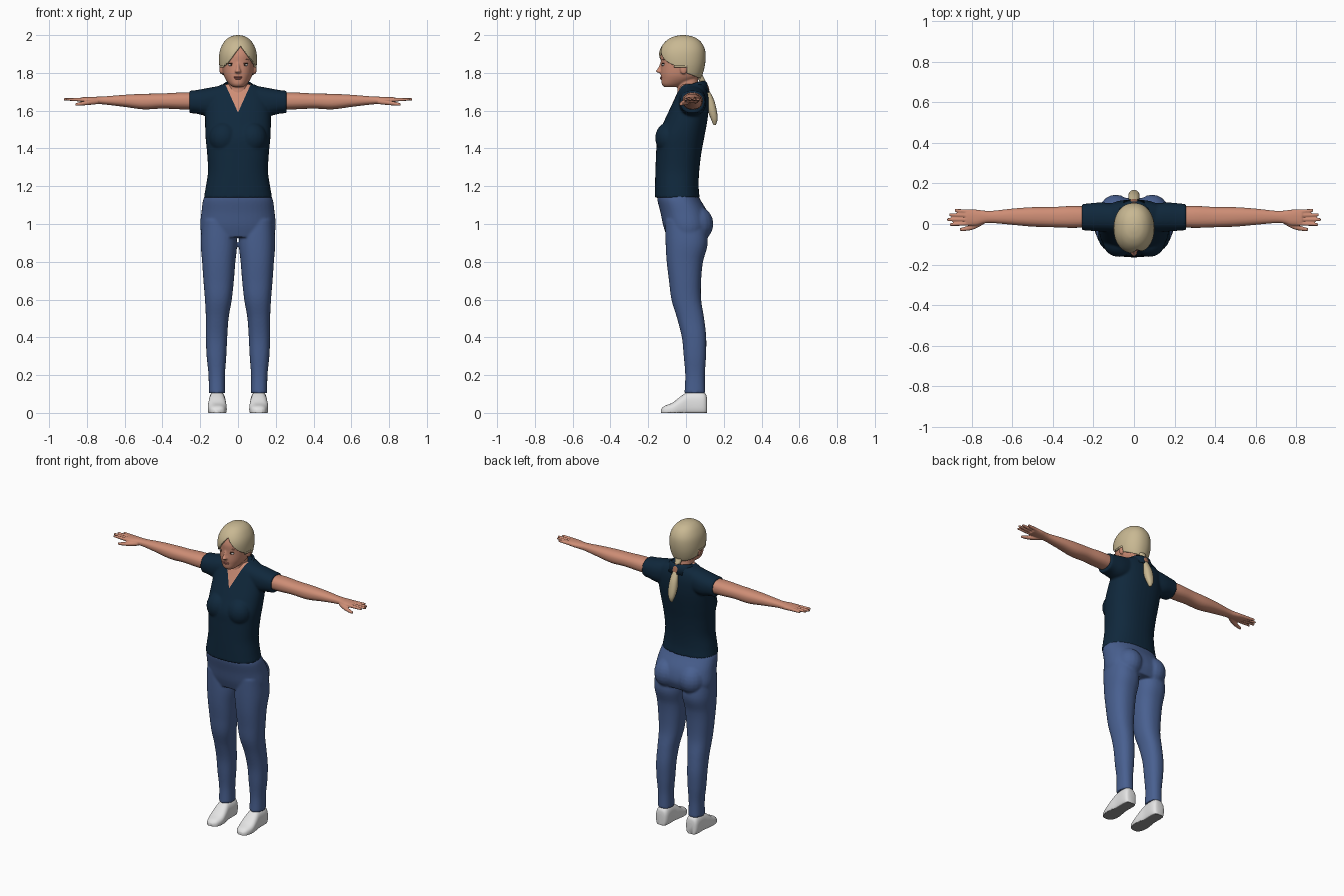
import bpy, bmesh, math
from mathutils import Vector, Matrix

cube = bpy.data.objects.get("Cube")
if cube:
    bpy.data.objects.remove(cube)


def material(name, *rgb):
    m = bpy.data.materials.new(name)
    m.use_nodes = True
    m.diffuse_color = (*rgb, 1)
    m.node_tree.nodes["Principled BSDF"].inputs["Base Color"].default_value = (*rgb, 1)
    return m


SKIN = material("skin", .62, .27, .18)
LIPS = material("lips", .48, .16, .13)
HAIR = material("blonde hair", .58, .48, .29)
BROWN = material("dark brown", .05, .025, .015)
WHITE = material("white", .78, .78, .78)
NAVY = material("navy cloth", .005, .021, .045)
DENIM = material("denim blue", .066, .117, .28)
SOLE = material("sole grey", .3, .3, .3)
TIE = material("hair tie", .36, .15, .09)


def loft(bm, axis, rows, side=1, power=2.3, seg=40, steps=5):
    """Rows are (position, a0, a1, b0, b1): rounded boxes strung along an axis."""
    rows = [Vector(r) for r in rows]
    last, fine = len(rows) - 1, []
    for i in range(last):
        a, b, c, d = rows[max(i - 1, 0)], rows[i], rows[i + 1], rows[min(i + 2, last)]
        for k in range(steps):
            u = k / steps
            fine.append((b * 2 + (c - a) * u + (a * 2 - b * 5 + c * 4 - d) * u**2
                         + (b * 3 - a - c * 3 + d) * u**3) / 2)
    fine.append(rows[last])
    rings = []
    for t, a0, a1, b0, b1 in fine:
        ring = []
        for j in range(seg):
            ang = math.tau * j / seg
            ca, sa = math.cos(ang), math.sin(ang)
            a = (a0 + a1) / 2 + (a1 - a0) / 2 * math.copysign(abs(ca) ** (2 / power), ca)
            b = (b0 + b1) / 2 + (b1 - b0) / 2 * math.copysign(abs(sa) ** (2 / power), sa)
            x, y, z = {"x": (t, a, b), "y": (a, t, b), "z": (a, b, t)}[axis]
            ring.append(bm.verts.new((x * side, y, z)))
        rings.append(ring)
    for lo, hi in zip(rings, rings[1:]):
        for j in range(seg):
            bm.faces.new((lo[j - 1], lo[j], hi[j], hi[j - 1]))
    bm.faces.new(rings[0])
    bm.faces.new(rings[-1])


def centred(rows):
    return [(z, -w, w, front, back) for z, w, front, back in rows]


def ball(bm, loc, size):
    bmesh.ops.create_uvsphere(bm, u_segments=20, v_segments=12, radius=1,
                              matrix=Matrix.Translation(loc) @ Matrix.Diagonal((*size, 1)))


def finish(name, bm, *mats, voxel=0, rounds=3):
    """Make the object; with a voxel size, fuse its pieces into one skin."""
    bmesh.ops.recalc_face_normals(bm, faces=bm.faces)
    me = bpy.data.meshes.new(name)
    bm.to_mesh(me)
    bm.free()
    ob = bpy.data.objects.new(name, me)
    bpy.context.collection.objects.link(ob)
    if voxel:
        mod = ob.modifiers.new("fuse", "REMESH")
        mod.mode, mod.voxel_size = "VOXEL", voxel
        mod = ob.modifiers.new("relax", "SMOOTH")
        mod.iterations = rounds
        graph = bpy.context.evaluated_depsgraph_get()
        ob.data = bpy.data.meshes.new_from_object(ob.evaluated_get(graph))
        ob.modifiers.clear()
        ob.data.name = name
    ob.data.materials.clear()
    for m in mats:
        ob.data.materials.append(m)
    ob.data.shade_smooth()
    if not voxel:
        ob.data.set_sharp_from_angle(angle=math.radians(50))
    return ob


def cut(bm, point, normal, test):
    faces = [f for f in bm.faces if test(f.calc_center_median())]
    geom = set(faces)
    for f in faces:
        geom.update(f.edges, f.verts)
    bmesh.ops.bisect_plane(bm, geom=list(geom), plane_co=point, plane_no=normal)


SIDES = (("left", 1), ("right", -1))

# Trousers: hips, seat and both legs fused
bm = bmesh.new()
loft(bm, "z", centred([(1.165, .165, -.15, .058), (1.13, .184, -.152, .075), (1.06, .194, -.135, .115),
                       (.99, .2, -.12, .13), (.93, .19, -.1, .11)]))
for _, s in SIDES:
    loft(bm, "z", [(1.02, .02, .19, -.11, .1), (.9, .005, .197, -.108, .115), (.8, .014, .19, -.102, .09),
                   (.7, .022, .183, -.09, .08), (.6, .033, .175, -.077, .08), (.5, .05, .17, -.047, .096),
                   (.4, .057, .17, -.022, .107), (.3, .062, .166, -.012, .106), (.2, .069, .156, -.004, .1),
                   (.105, .068, .155, -.008, .102)], s)
    ball(bm, (.09 * s, .055, 1), (.085, .09, .095))
finish("trousers", bm, DENIM, voxel=.007)

# Shirt: body, bust and short sleeves fused, with an open neck
bm = bmesh.new()
loft(bm, "z", centred([(1.14, .181, -.165, .072), (1.2, .17, -.164, .067), (1.28, .159, -.162, .07),
                       (1.38, .164, -.158, .082), (1.46, .172, -.152, .097), (1.54, .174, -.118, .112),
                       (1.6, .172, -.09, .119), (1.66, .166, -.062, .12), (1.705, .145, -.042, .112),
                       (1.74, .085, -.025, .1)]))
for _, s in SIDES:
    ball(bm, (.075 * s, -.09, 1.455), (.078, .073, .085))
    loft(bm, "x", [(.08, -.04, .1, 1.58, 1.735), (.16, -.037, .106, 1.572, 1.72),
                   (.22, -.033, .102, 1.584, 1.709), (.258, -.03, .098, 1.587, 1.706)], s)
shirt = finish("shirt", bm, NAVY, SKIN, voxel=.007)
bm = bmesh.new()
bm.from_mesh(shirt.data)
for s in (1, -1):
    cut(bm, (0, 0, 1.59), (s, 0, -.45), lambda c: c.y < .03 and c.z > 1.56)
for f in bm.faces:
    c = f.calc_center_median()
    f.material_index = int(c.y < .02 and abs(c.x) < (c.z - 1.59) * .45)
bm.to_mesh(shirt.data)
bm.free()

# Folded collar, open at the front
bm = bmesh.new()
previous = None
for i in range(41):
    a = math.radians(-150 + 7.5 * i)
    drop = ((1 - math.cos(a)) / 2) ** 2
    sa, ca = math.sin(a), math.cos(a)
    rows = [(.07, .066, 1.757), (.08, .075, 1.75), (.102, .088, 1.697)]
    pair = [bm.verts.new((rx * sa, .035 + ry * ca, z - .055 * drop)) for rx, ry, z in rows]
    if previous:
        for k in (0, 1):
            bm.faces.new((previous[k], pair[k], pair[k + 1], previous[k + 1]))
    previous = pair
collar = finish("collar", bm, NAVY)
collar.modifiers.new("thickness", "SOLIDIFY").thickness = .007

# Arms with palm, fingers and thumb
for label, s in SIDES:
    bm = bmesh.new()
    loft(bm, "x", [(.18, -.015, .085, 1.605, 1.695), (.3, -.019, .089, 1.607, 1.696),
                   (.4, -.016, .084, 1.611, 1.691), (.5, -.013, .083, 1.607, 1.689),
                   (.6, -.004, .076, 1.62, 1.684), (.7, .005, .065, 1.632, 1.676),
                   (.74, .003, .066, 1.635, 1.674), (.78, -.008, .071, 1.638, 1.673),
                   (.83, -.006, .071, 1.644, 1.671)], s)
    for base, tip, reach in ((.061, .068, .885), (.042, .046, .912), (.022, .022, .923), (.003, -.003, .908)):
        loft(bm, "x", [(.8, base - .01, base + .01, 1.646, 1.668),
                       (.86, (base + tip) / 2 - .009, (base + tip) / 2 + .009, 1.65, 1.668),
                       (reach, tip - .007, tip + .007, 1.654, 1.667)], s, seg=16)
    loft(bm, "x", [(.74, .0, .03, 1.635, 1.66), (.79, -.026, .005, 1.63, 1.655),
                   (.83, -.034, -.012, 1.627, 1.647), (.86, -.035, -.02, 1.626, 1.64)], s, seg=16)
    finish(label + "_arm", bm, SKIN, voxel=.004, rounds=2)

# Shoes: flat underneath, with a grey sole
for label, s in SIDES:
    bm = bmesh.new()
    loft(bm, "y", [(-.132, .095, .128, -.005, .02), (-.115, .072, .146, -.02, .036), (-.07, .06, .159, -.02, .055),
                   (-.025, .062, .158, -.02, .09), (.015, .067, .154, -.02, .112), (.08, .066, .154, -.02, .114),
                   (.105, .075, .146, -.015, .1), (.112, .09, .13, -.005, .07)], s, power=2.6)
    for v in bm.verts:
        v.co.z = max(v.co.z, 0)
    shoe = finish(label + "_shoe", bm, WHITE, SOLE)
    for p in shoe.data.polygons:
        p.material_index = int(p.center.z < .003)

# Head and neck with nose, ears and chin fused
bm = bmesh.new()
loft(bm, "z", centred([(1.725, .026, -.115, -.05), (1.74, .046, -.128, .0), (1.77, .068, -.132, .06),
                       (1.8, .079, -.134, .08), (1.85, .086, -.133, .09), (1.9, .088, -.133, .09),
                       (1.95, .076, -.112, .075), (1.98, .045, -.07, .04)]), power=2.2)
loft(bm, "z", centred([(1.62, .07, -.05, .08), (1.69, .058, -.046, .076), (1.74, .053, -.046, .065),
                       (1.8, .055, -.06, .06)]))
loft(bm, "z", centred([(1.798, .014, -.14, -.11), (1.808, .017, -.16, -.11), (1.825, .01, -.148, -.11),
                       (1.855, .008, -.136, -.11)]), seg=16)
for _, s in SIDES:
    ball(bm, (.087 * s, -.012, 1.822), (.012, .02, .031))
finish("head_and_neck", bm, SKIN, voxel=.0045)

# Face details
bm = bmesh.new()
ball(bm, (0, -.129, 1.777), (.025, .008, .005))
ball(bm, (0, -.129, 1.77), (.02, .008, .005))
finish("lips", bm, LIPS)
for label, s in SIDES:
    for part, mat, y, z, size in (("eye", WHITE, -.118, 1.843, (.016, .01, .007)),
                                  ("iris", BROWN, -.125, 1.843, (.005, .004, .006)),
                                  ("lashes", BROWN, -.119, 1.85, (.019, .01, .0025)),
                                  ("brow", TIE, -.118, 1.87, (.02, .008, .003))):
        bm = bmesh.new()
        ball(bm, (.036 * s, y, z), size)
        finish(label + "_" + part, bm, mat)

# Hair cap with a swept face opening and a pale patch on the crown
bm = bmesh.new()
loft(bm, "z", centred([(1.75, .062, -.1, .07), (1.79, .088, -.13, .087), (1.84, .099, -.14, .1),
                       (1.89, .1, -.145, .104), (1.93, .092, -.135, .098), (1.965, .073, -.11, .078),
                       (1.987, .049, -.078, .048), (1.997, .024, -.045, .015), (2, .004, -.02, -.01)]),
     power=2.15, seg=64)
for s in (1, -1):
    cut(bm, (.015, 0, 1.945), (s, 0, .75), lambda c: c.y < -.03 and c.z < 1.96)
    cut(bm, (.028 * s - .005, 0, 0), (1, 0, 0), lambda c: c.z > 1.97)
    cut(bm, (0, .04 * s - .025, 0), (0, 1, 0), lambda c: c.z > 1.97)
cut(bm, (0, 0, 1.84), (0, 0, 1), lambda c: c.y < .04)
cut(bm, (0, .005, 0), (0, 1, 0), lambda c: c.z < 1.85)
cut(bm, (0, 0, 1.8), (0, .035, .09), lambda c: c.z < 1.82)
doomed = []
for f in bm.faces:
    x, y, z = f.calc_center_median()
    opening = y < -.03 and abs(x - .015) < (1.945 - z) * .75
    below = z < 1.84 and y < .005 or z < 1.8 - y * .39
    if opening or below:
        doomed.append(f)
    f.material_index = int(z > 1.97 and abs(x + .005) < .028 and abs(y + .025) < .04)
bmesh.ops.delete(bm, geom=doomed, context="FACES")
hair = finish("hair", bm, HAIR, WHITE)
mod = hair.modifiers.new("thickness", "SOLIDIFY")
mod.thickness, mod.offset = .012, -1

# Ponytail and its tie
bm = bmesh.new()
loft(bm, "z", centred([(1.785, .025, .05, .09), (1.75, .017, .075, .106), (1.72, .017, .087, .116),
                       (1.66, .026, .1, .147), (1.6, .028, .115, .163), (1.555, .02, .132, .167),
                       (1.525, .006, .145, .158)]), seg=24)
finish("ponytail", bm, HAIR)
bm = bmesh.new()
loft(bm, "z", centred([(1.755, .019, .071, .106), (1.735, .023, .078, .116), (1.71, .021, .088, .124)]), seg=24)
finish("hair_tie", bm, TIE)
